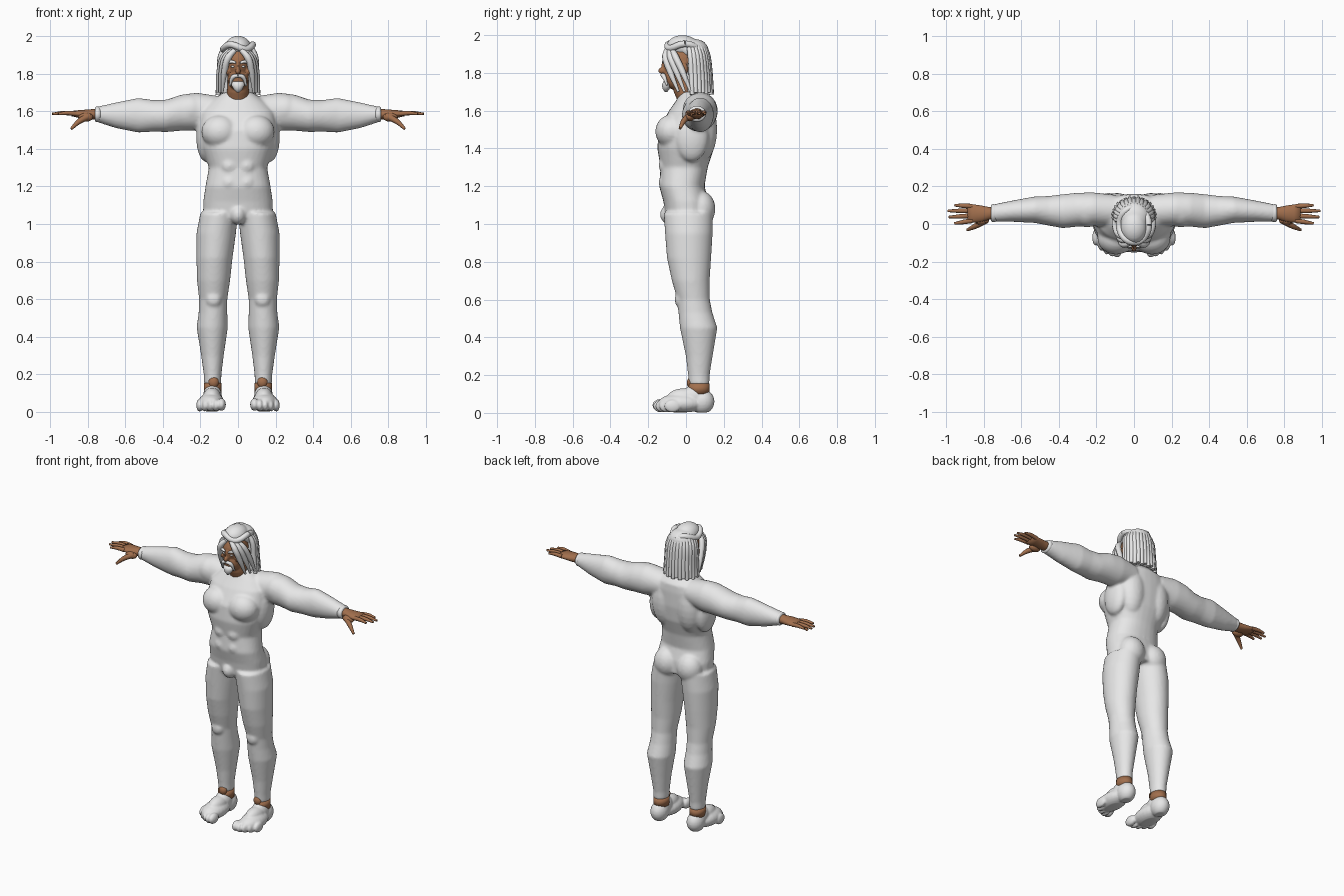
import bpy, bmesh
from math import sin, cos, pi, radians
from mathutils import Matrix, Vector

if "Cube" in bpy.data.objects:
    bpy.data.objects.remove(bpy.data.objects["Cube"])


def material(name, rgb):
    m = bpy.data.materials.new(name)
    m.use_nodes = True
    m.diffuse_color = (*rgb, 1)
    bsdf = next(n for n in m.node_tree.nodes if n.type == 'BSDF_PRINCIPLED')
    bsdf.inputs["Base Color"].default_value = (*rgb, 1)
    bsdf.inputs["Roughness"].default_value = 0.7
    return m


white = material("off_white", (0.8, 0.8, 0.8))
skin = material("brown_skin", (0.36, 0.16, 0.075))


def blob(bm, loc, size, seg=24):
    bmesh.ops.create_uvsphere(bm, u_segments=seg, v_segments=seg // 2, radius=1,
                              matrix=Matrix.LocRotScale(Vector(loc), None, Vector(size)))


def loft(bm, rings, u, v, power=2.0, seg=32):
    """Skin closed superellipse rings, each (centre, u radius, v radius)."""
    u, v = Vector(u), Vector(v)
    loops = []
    for c, ru, rv in rings:
        loop = []
        for i in range(seg):
            a = 2 * pi * i / seg
            x, y = (abs(t) ** (2 / power) * (1 if t > 0 else -1) for t in (cos(a), sin(a)))
            loop.append(bm.verts.new(Vector(c) + u * ru * x + v * rv * y))
        loops.append(loop)
    for p, q in zip(loops, loops[1:]):
        for i in range(seg):
            j = (i + 1) % seg
            bm.faces.new((p[i], p[j], q[j], q[i]))
    bm.faces.new(loops[0][::-1])
    bm.faces.new(loops[-1])


def finish(bm, name, mat, voxel=0, smooth=4):
    bmesh.ops.recalc_face_normals(bm, faces=bm.faces)
    me = bpy.data.meshes.new(name)
    bm.to_mesh(me)
    bm.free()
    ob = bpy.data.objects.new(name, me)
    bpy.context.collection.objects.link(ob)
    if voxel:
        r = ob.modifiers.new("Blend", 'REMESH')
        r.mode, r.voxel_size = 'VOXEL', voxel
        s = ob.modifiers.new("Soften", 'SMOOTH')
        s.factor, s.iterations = 0.5, smooth
        dg = bpy.context.evaluated_depsgraph_get()
        new = bpy.data.meshes.new_from_object(ob.evaluated_get(dg))
        ob.modifiers.clear()
        ob.data = new
    ob.data.materials.clear()
    ob.data.materials.append(mat)
    ob.data.shade_smooth()
    return ob


def tubes(name, mat, paths, depth):
    """Rounded, tapering strands; each path is (points, radii)."""
    cu = bpy.data.curves.new(name, 'CURVE')
    cu.dimensions, cu.bevel_depth, cu.bevel_resolution = '3D', depth, 3
    cu.use_fill_caps, cu.resolution_u = True, 6
    for pts, radii in paths:
        sp = cu.splines.new('BEZIER')
        sp.bezier_points.add(len(pts) - 1)
        for b, p, r in zip(sp.bezier_points, pts, radii):
            b.co, b.radius = p, r
            b.handle_left_type = b.handle_right_type = 'AUTO'
    tmp = bpy.data.objects.new(name + "_path", cu)
    bpy.context.collection.objects.link(tmp)
    me = bpy.data.meshes.new_from_object(tmp.evaluated_get(bpy.context.evaluated_depsgraph_get()))
    bpy.data.objects.remove(tmp)
    ob = bpy.data.objects.new(name, me)
    bpy.context.collection.objects.link(ob)
    me.materials.clear()
    me.materials.append(mat)
    me.shade_smooth()
    return ob


X, Y, Z = (1, 0, 0), (0, 1, 0), (0, 0, 1)

# Suit: torso, legs and arms blended into one skin
bm = bmesh.new()
torso = [(1.03, .01, .185, .115), (1.12, 0, .185, .12), (1.2, -.022, .173, .12),
         (1.3, -.01, .155, .125), (1.4, -.002, .19, .15), (1.5, .008, .207, .152),
         (1.6, .035, .195, .125), (1.65, .05, .15, .105), (1.7, .04, .075, .065)]
loft(bm, [((0, y, z), a, b) for z, y, a, b in torso], X, Y, 2.3)
blob(bm, (0, -.08, 1.05), (.045, .058, .055))
leg = [(.145, .135, .07, .045, .054), (.2, .135, .068, .047, .057), (.3, .136, .07, .06, .071),
       (.45, .137, .067, .083, .099), (.53, .133, .05, .076, .09), (.6, .132, .04, .075, .086),
       (.7, .13, .025, .088, .1), (.82, .125, .016, .096, .117), (.95, .116, .015, .105, .126),
       (1.06, .1, .012, .1, .13)]
arm = [(.1, .07, 1.6, .085, .08), (.22, .078, 1.598, .09, .1), (.3, .076, 1.592, .09, .096),
       (.38, .068, 1.575, .09, .086), (.45, .07, 1.575, .079, .084), (.53, .076, 1.578, .07, .092),
       (.65, .068, 1.578, .056, .068), (.755, .058, 1.583, .045, .039)]
for s in (1, -1):
    loft(bm, [((s * x, y, z), a, b) for z, x, y, a, b in leg], X, Y)
    loft(bm, [((s * x, y, z), a, b) for x, y, z, a, b in arm], Y, Z)
    blob(bm, (s * .095, -.075, 1.49), (.1, .088, .09))      # chest
    blob(bm, (s * .085, .078, 1.08), (.085, .078, .095))    # seat
    blob(bm, (s * .09, .085, 1.5), (.09, .08, .17))         # upper back
    blob(bm, (s * .17, .03, 1.46), (.052, .09, .13))        # flank
    blob(bm, (s * .25, .07, 1.605), (.09, .088, .088))      # shoulder
    blob(bm, (s * .13, -.03, .6), (.042, .03, .045))        # knee
    for z in (1.22, 1.31):
        blob(bm, (s * .045, -.1, z), (.05, .045, .05))      # belly
finish(bm, "body_suit", white, .009, 5)

for s, side in ((1, "left"), (-1, "right")):
    # Foot with toes, flattened underneath
    bm = bmesh.new()
    blob(bm, (s * .135, .085, .06), (.055, .066, .066))
    blob(bm, (s * .136, .045, .085), (.05, .07, .062))
    blob(bm, (s * .142, -.03, .05), (.07, .12, .052))
    blob(bm, (s * .138, -.01, .08), (.048, .09, .05))
    for i in range(5):
        big = .024 if i == 0 else .018
        blob(bm, (s * (.088 + .029 * i), -.135 + .004 * i * i, .036 if i else .04),
             (big, .044, .034), 16)
    for v in bm.verts:
        v.co.z = max(v.co.z, 0.003)
    finish(bm, side + "_foot", white, .006, 3)

    # Bare ankle showing between foot and suit
    bm = bmesh.new()
    loft(bm, [((s * .135, .068, .1), .047, .057), ((s * .135, .068, .155), .047, .056)], X, Y)
    blob(bm, (s * .13, .026, .158), (.028, .022, .03))
    finish(bm, side + "_ankle", skin)

    # Hand: palm, four fingers and a thumb
    bm = bmesh.new()
    palm = [(.72, .058, 1.583, .034, .03), (.77, .057, 1.583, .033, .028),
            (.81, .054, 1.583, .044, .025), (.85, .056, 1.585, .048, .02),
            (.885, .058, 1.587, .044, .014)]
    loft(bm, [((s * x, y, z), a, b) for x, y, z, a, b in palm], Y, Z)
    blob(bm, (s * .81, .02, 1.568), (.04, .025, .024))
    finish(bm, side + "_palm", skin)
    fingers = []
    for y, tip, reach in ((.018, .003, .955), (.044, .037, .985), (.07, .07, .99), (.094, .1, .955)):
        fingers.append(([(s * .86, y, 1.586), (s * (.86 + reach) / 2, (y + tip) / 2, 1.59),
                         (s * reach, tip, 1.585)], (1.1, 1, .55)))
    fingers.append(([(s * .79, .02, 1.575), (s * .845, -.012, 1.545), (s * .887, -.032, 1.506)],
                    (1.6, 1.2, .6)))
    tubes(side + "_fingers", skin, fingers, .012)

    # Flared cuff
    bm = bmesh.new()
    loft(bm, [((s * .73, .058, 1.583), .045, .04), ((s * .752, .058, 1.583), .048, .042),
              ((s * .76, .058, 1.583), .042, .036)], Y, Z)
    finish(bm, side + "_cuff", white)

# Head, jaw, nose, ears and neck
bm = bmesh.new()
blob(bm, (0, -.02, 1.855), (.074, .1, .1))
blob(bm, (0, -.055, 1.775), (.056, .06, .065))
blob(bm, (0, -.125, 1.812), (.014, .022, .018))
blob(bm, (0, -.115, 1.835), (.009, .016, .035))
loft(bm, [((0, .03, 1.64), .065, .07), ((0, .0, 1.7), .058, .065), ((0, -.01, 1.8), .055, .06)], X, Y)
for s in (1, -1):
    blob(bm, (s * .055, -.075, 1.81), (.016, .025, .02))
    blob(bm, (s * .082, -.01, 1.82), (.012, .022, .033))
finish(bm, "head", skin, .005, 4)

# Eyes and chin beard
bm = bmesh.new()
for s in (1, -1):
    blob(bm, (s * .028, -.108, 1.837), (.011, .009, .006), 12)
finish(bm, "eyes", white)
bm = bmesh.new()
loft(bm, [((0, -.095, 1.758), .03, .022), ((0, -.1, 1.74), .036, .027),
          ((0, -.105, 1.718), .024, .02), ((0, -.106, 1.698), .006, .006)], X, Y, seg=16)
finish(bm, "chin_beard", white)

# Moustache, eyebrows and swept front locks
face_hair, locks = [], []
for s in (1, -1):
    face_hair.append(([(0, -.126, 1.79), (s * .026, -.118, 1.782), (s * .044, -.1, 1.735)], (1, 1.2, .5)))
    face_hair.append(([(s * .012, -.121, 1.857), (s * .035, -.115, 1.863), (s * .058, -.09, 1.85)],
                      (.6, .9, .5)))
    for k in range(3):
        d = .013 * k
        locks.append(([(s * (.018 + d), -.1 + d, 1.925), (s * (.052 + d), -.108 + 2 * d, 1.885),
                       (s * (.072 + d), -.085 + 2.5 * d, 1.81), (s * (.084 + d), -.04 + 2.5 * d, 1.7)],
                      (.8, 1.1, 1, .4)))
tubes("moustache_and_brows", white, face_hair, .01)
tubes("front_locks", white, locks, .017)

# Hair crown, rolled band and back mass
bm = bmesh.new()
blob(bm, (0, -.018, 1.94), (.07, .085, .06))
blob(bm, (0, .04, 1.92), (.085, .08, .06))
blob(bm, (0, .05, 1.82), (.088, .078, .13))
loft(bm, [((0, .06, 1.69), .09, .065), ((0, .055, 1.8), .088, .068)], X, Y)
finish(bm, "hair_crown", white, .007, 3)
roll = [(.078 * cos(a), -.005 + .092 * sin(a), 1.942 + .012 * cos(3 * a))
        for a in (2 * pi * i / 24 for i in range(25))]
tubes("hair_roll", white, [(roll, [1] * 25)], .018)

# Long strands falling around the back
strands = []
for i in range(17):
    a = radians(-8 + 196 * i / 16)
    c, d = cos(a), sin(a)
    strands.append(([(c * .07, .025 + .075 * d, 1.945), (c * .092, .035 + .08 * d, 1.89),
                     (c * .098, .042 + .085 * d, 1.79),
                     (c * .108, .045 + .092 * d, 1.685 + .01 * (i % 2))], (.7, 1, 1, .75)))
tubes("back_strands", white, strands, .016)
